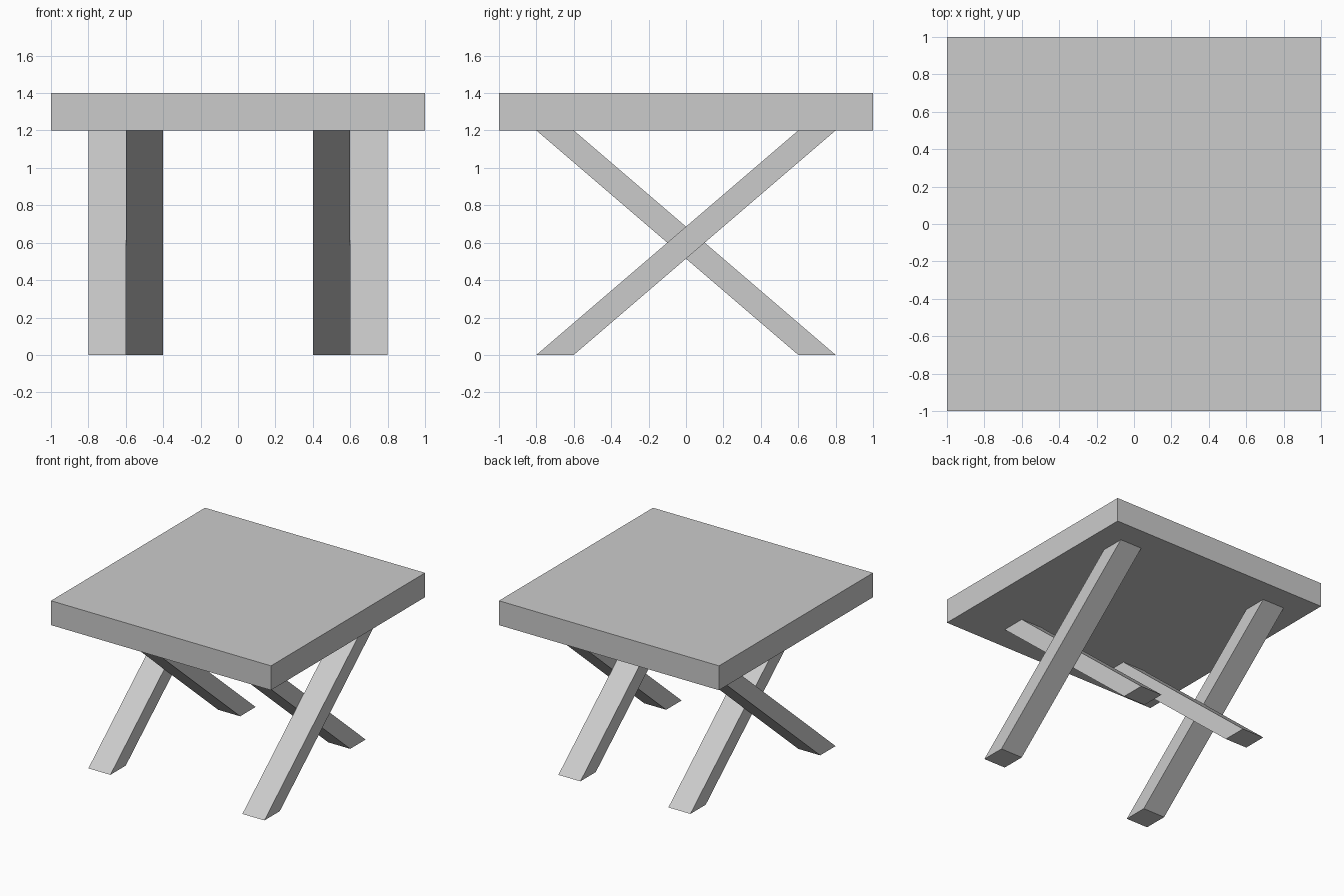
import bpy
import bmesh

cube = bpy.data.objects.get("Cube")
if cube:
    bpy.data.objects.remove(cube, do_unlink=True)

grey = bpy.data.materials.new("plain grey")
grey.use_nodes = True
colour = (0.6, 0.6, 0.6, 1)
grey.diffuse_color = colour
grey.node_tree.nodes["Principled BSDF"].inputs["Base Color"].default_value = colour


def extruded(name, profile, x0, x1):
    """Extrude a (y, z) profile along x."""
    bm = bmesh.new()
    face = bm.faces.new([bm.verts.new((x0, y, z)) for y, z in profile])
    ext = bmesh.ops.extrude_face_region(bm, geom=[face])["geom"]
    moved = [v for v in ext if isinstance(v, bmesh.types.BMVert)]
    bmesh.ops.translate(bm, verts=moved, vec=(x1 - x0, 0, 0))
    bmesh.ops.recalc_face_normals(bm, faces=bm.faces[:])
    mesh = bpy.data.meshes.new(name)
    bm.to_mesh(mesh)
    bm.free()
    mesh.materials.append(grey)
    obj = bpy.data.objects.new(name, mesh)
    bpy.context.collection.objects.link(obj)
    return obj


# Square slab top
extruded("table_top", [(-1, 1.2), (1, 1.2), (1, 1.4), (-1, 1.4)], -1, 1)

# Crossing legs: outer ones lean back, inner ones lean forward
lean_back = [(-0.8, 0), (-0.6, 0), (0.8, 1.2), (0.6, 1.2)]
lean_forward = [(-y, z) for y, z in lean_back]
for side, s in (("left", 1), ("right", -1)):
    extruded(f"outer_leg_{side}", lean_back, s * 0.6, s * 0.8)
    extruded(f"inner_leg_{side}", lean_forward, s * 0.4, s * 0.6)
